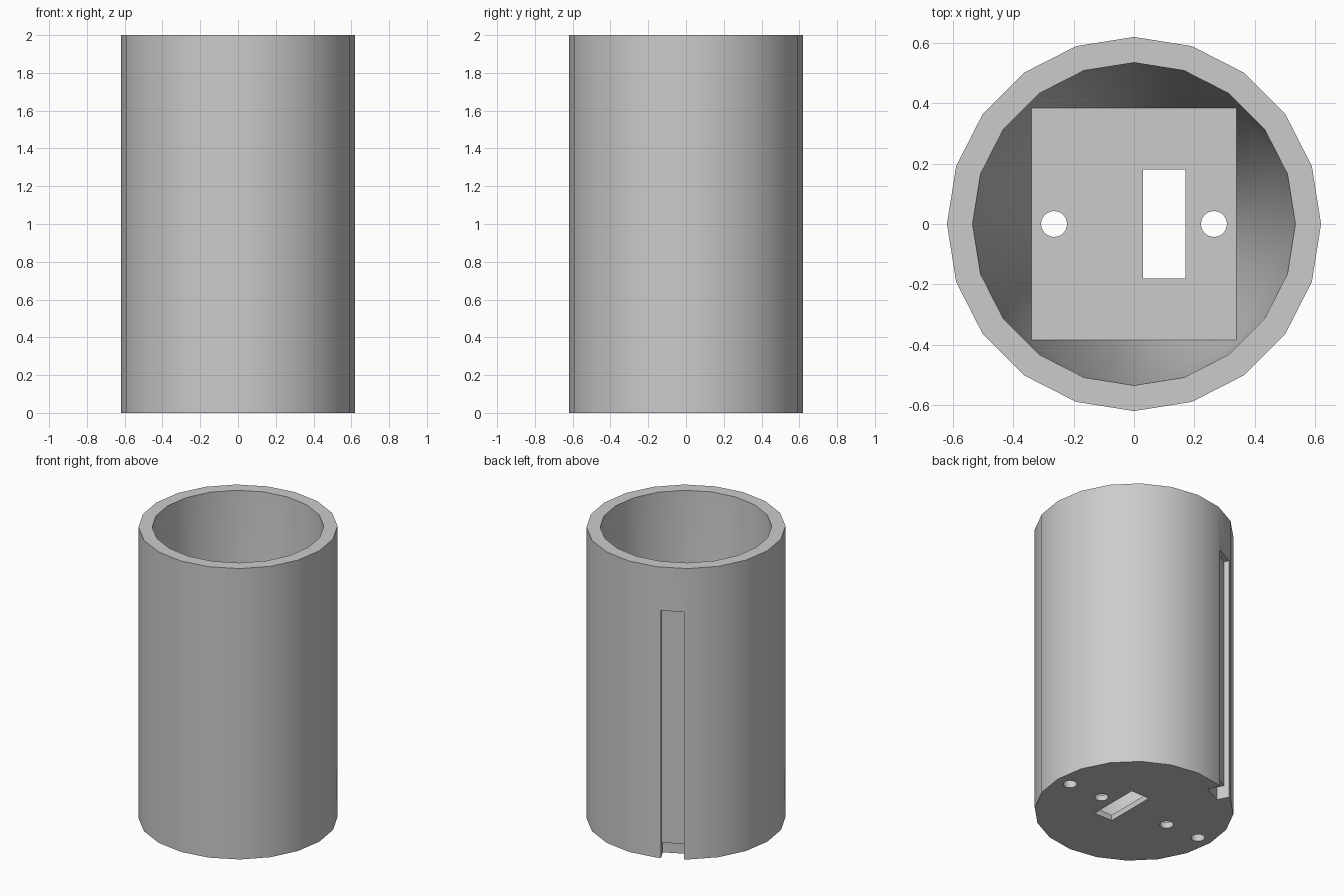
import bpy
import bmesh
from math import radians, cos, sin, pi
from mathutils import Matrix, Vector

cube = bpy.data.objects.get("Cube")
if cube:
    bpy.data.objects.remove(cube, do_unlink=True)

SIDES = 20
HEIGHT = 2.0
OUTER, INNER = 0.62, 0.535
FLOOR = 0.04
SLOT_ANGLE = radians(117)

grey = bpy.data.materials.new("plain grey")
grey.use_nodes = True
colour = (0.6, 0.6, 0.6, 1)
grey.diffuse_color = colour
grey.node_tree.nodes["Principled BSDF"].inputs["Base Color"].default_value = colour


def make_object(name, bm):
    bmesh.ops.recalc_face_normals(bm, faces=bm.faces)
    mesh = bpy.data.meshes.new(name)
    bm.to_mesh(mesh)
    bm.free()
    mesh.materials.append(grey)
    obj = bpy.data.objects.new(name, mesh)
    bpy.context.collection.objects.link(obj)
    return obj


def cylinder(name, radius, low, high, sides, x=0.0):
    bm = bmesh.new()
    bmesh.ops.create_cone(bm, cap_ends=True, segments=sides, radius1=radius,
                          radius2=radius, depth=high - low,
                          matrix=Matrix.Translation((x, 0, (low + high) / 2)))
    return make_object(name, bm)


def box(name, low, high, angle=0.0):
    low, high = Vector(low), Vector(high)
    bm = bmesh.new()
    bmesh.ops.create_cube(bm, size=1, matrix=Matrix.Rotation(angle, 4, "Z")
                          @ Matrix.Translation((low + high) / 2)
                          @ Matrix.Diagonal((*(high - low), 1)))
    return make_object(name, bm)


def cut(target, cutter):
    cutter.hide_render = True
    mod = target.modifiers.new("cut", "BOOLEAN")
    mod.operation = "DIFFERENCE"
    mod.solver = "EXACT"
    mod.object = cutter
    bpy.context.view_layer.objects.active = target
    bpy.ops.object.modifier_apply(modifier=mod.name)
    bpy.data.objects.remove(cutter, do_unlink=True)


# Outer shell
body = cylinder("holder_body", OUTER, 0, HEIGHT, SIDES)

# Cavity: round mouth tapering to a rectangular floor
bm = bmesh.new()
for z in (HEIGHT, HEIGHT + 0.1):
    for i in range(SIDES):
        a = 2 * pi * i / SIDES
        bm.verts.new((INNER * cos(a), INNER * sin(a), z))
for x in (-0.34, 0.34):
    for y in (-0.385, 0.385):
        bm.verts.new((x, y, FLOOR))
bmesh.ops.convex_hull(bm, input=bm.verts)
cut(body, make_object("cavity_cutter", bm))

# Rectangular opening through the floor
cut(body, box("opening_cutter", (0.03, -0.18, -0.1), (0.17, 0.18, 0.1)))

# Screw holes: inner pair through the floor, outer pair blind in the wall
for side in (-1, 1):
    cut(body, cylinder("screw_cutter", 0.043, -0.1, 0.1, 24, side * 0.265))
    cut(body, cylinder("blind_cutter", 0.043, -0.1, 0.2, 24, side * 0.52))

# Long shallow groove up the back with a deeper notch at its foot
cut(body, box("groove_cutter", (0.58, -0.072, -0.1), (0.75, 0.072, 1.7), SLOT_ANGLE))
cut(body, box("notch_cutter", (0.53, -0.072, -0.1), (0.75, 0.072, 0.09), SLOT_ANGLE))

# Smooth walls with sharp rims
bpy.ops.object.select_all(action="DESELECT")
body.select_set(True)
bpy.context.view_layer.objects.active = body
bpy.ops.object.shade_smooth_by_angle(angle=radians(30))
